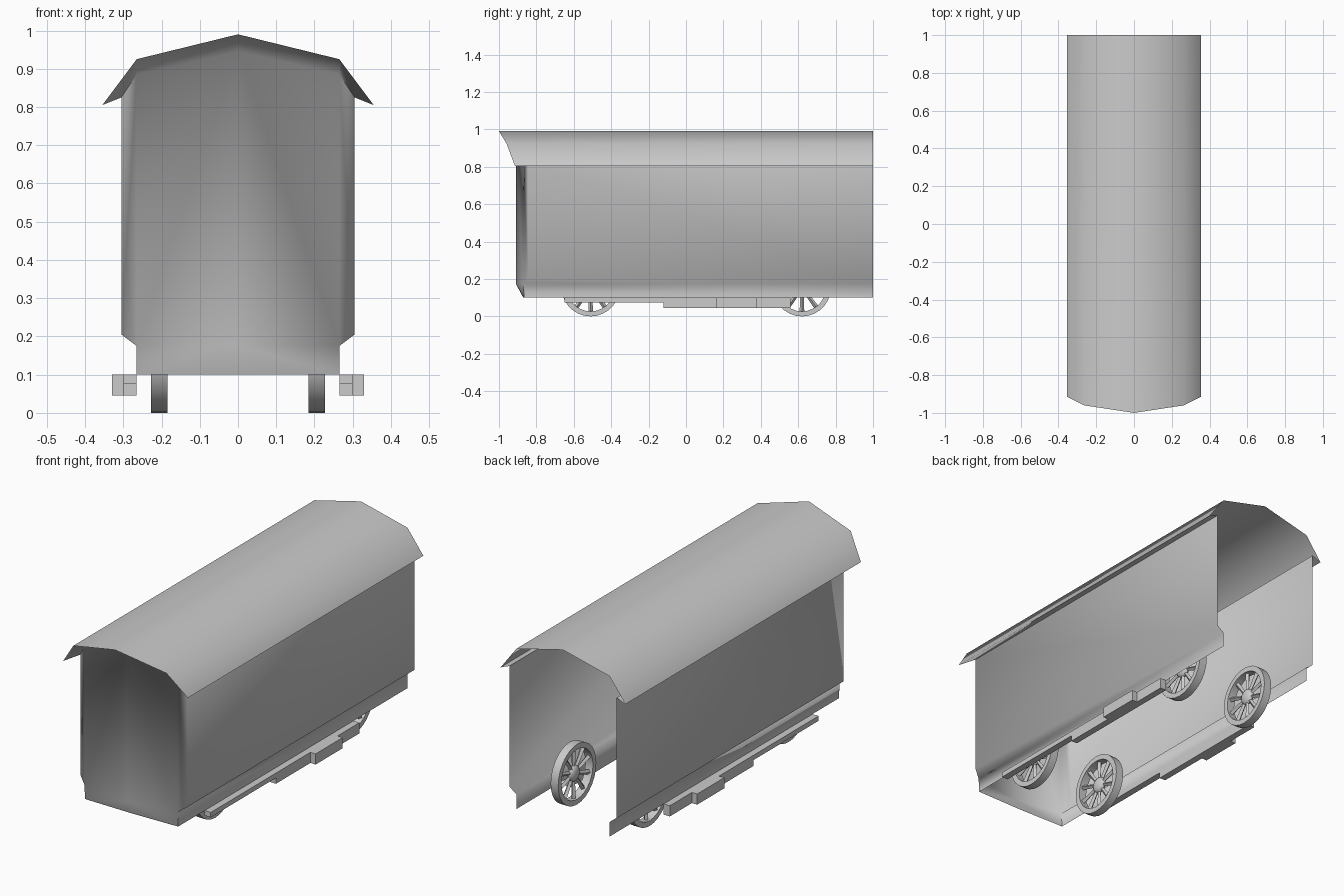
import bpy, bmesh, math
from mathutils import Matrix, Vector

cube = bpy.data.objects.get("Cube")
if cube:
    bpy.data.objects.remove(cube, do_unlink=True)

GREY = (0.6, 0.6, 0.6, 1)
grey = bpy.data.materials.new("plain grey")
grey.use_nodes = True
grey.diffuse_color = GREY
grey.node_tree.nodes["Principled BSDF"].inputs["Base Color"].default_value = GREY


def finish(bm, name, angle, mirror=True):
    """Turn a bmesh into a smooth, mirrored object."""
    mesh = bpy.data.meshes.new(name)
    bm.to_mesh(mesh)
    bm.free()
    obj = bpy.data.objects.new(name, mesh)
    bpy.context.collection.objects.link(obj)
    mesh.materials.append(grey)
    if mirror:
        mod = obj.modifiers.new("Mirror", "MIRROR")
        mod.merge_threshold = 0.0005
    bpy.ops.object.select_all(action="DESELECT")
    obj.select_set(True)
    bpy.context.view_layer.objects.active = obj
    bpy.ops.object.shade_smooth_by_angle(angle=math.radians(angle))
    return obj


def loft(bm, rows):
    """Skin consecutive rows of points with quads."""
    grid = [[bm.verts.new(p) for p in row] for row in rows]
    for a, b in zip(grid, grid[1:]):
        for i in range(len(a) - 1):
            bm.faces.new((a[i], a[i + 1], b[i + 1], b[i]))


def box(bm, x, y, z):
    """Box spanning three (low, high) ranges."""
    centre = Vector([(r[0] + r[1]) / 2 for r in (x, y, z)])
    size = [r[1] - r[0] for r in (x, y, z)]
    bmesh.ops.create_cube(bm, size=1, matrix=Matrix.Translation(centre) @ Matrix.Diagonal((*size, 1)))


# Body shell: each row runs from the front centre round the corner to the back
eave = [(0, -1, .99), (.265, -.96, .925), (.355, -.915, .805), (.355, 1, .805)]
top = [(0, -.91, .945), (.265, -.87, .885), (.305, -.845, .825), (.305, 1, .825)]
sill = [(0, -.91, .175), (.265, -.87, .175), (.305, -.845, .205), (.305, 1, .205)]
tuck = [(0, -.91, .175), (.265, -.87, .175), (.265, -.87, .175), (.265, 1, .175)]
foot = [(0, -.87, .1), (.265, -.865, .1), (.265, -.865, .1), (.265, 1, .1)]
shell = bmesh.new()
loft(shell, [eave, top, sill, tuck, foot])
# Roof: straight sheets running from the front eave to the open back
loft(shell, [eave[:3], [(x, 1, z) for x, y, z in eave[:3]]])
bmesh.ops.remove_doubles(shell, verts=shell.verts, dist=0.0005)
bmesh.ops.dissolve_degenerate(shell, edges=shell.edges, dist=0.0005)
bmesh.ops.recalc_face_normals(shell, faces=shell.faces)
highest = max(shell.faces, key=lambda f: f.calc_center_median().z)
if highest.normal.z < 0:
    bmesh.ops.reverse_faces(shell, faces=shell.faces)
finish(shell, "carriage_shell", 80)

# Running gear along each side, under the sill
gear = bmesh.new()
box(gear, (.265, .30), (-.65, -.12), (.075, .1))
box(gear, (.265, .30), (-.12, .16), (.045, .1))
box(gear, (.265, .33), (.16, .38), (.045, .1))
box(gear, (.265, .30), (.38, .56), (.045, .1))
finish(gear, "side_running_gear", 30)

# Spoked wheels
RADIUS, INNER, HUB, SIDES, SPOKES = .155, .128, .042, 28, 10
X_IN, X_OUT = .185, .228


def wheel(name, y):
    bm = bmesh.new()
    # Rim: a rectangular section spun round the axle
    section = [(X_IN, RADIUS), (X_OUT, RADIUS), (X_OUT, INNER), (X_IN, INNER)]
    section.append(section[0])
    rows = []
    for i in range(SIDES + 1):
        a = math.tau * i / SIDES
        rows.append([(x, r * math.cos(a), r * math.sin(a)) for x, r in section])
    loft(bm, rows)
    bmesh.ops.remove_doubles(bm, verts=bm.verts, dist=0.0005)
    # Hub: flattened ball
    mid = (X_IN + X_OUT) / 2
    bmesh.ops.create_uvsphere(
        bm, u_segments=16, v_segments=8, radius=HUB,
        matrix=Matrix.Translation((mid, 0, 0)) @ Matrix.Diagonal((.5, 1, 1, 1))
        @ Matrix.Rotation(math.pi / 2, 4, "Y"))
    # Spokes: slim tapered bars
    length = INNER - HUB + .025
    for i in range(SPOKES):
        turn = Matrix.Rotation(math.tau * i / SPOKES, 4, "X")
        bmesh.ops.create_cone(
            bm, cap_ends=True, segments=4, radius1=.009, radius2=.013, depth=length,
            matrix=Matrix.Translation((mid, 0, 0)) @ turn
            @ Matrix.Translation((0, 0, (INNER + HUB) / 2)))
    bmesh.ops.recalc_face_normals(bm, faces=bm.faces)
    bmesh.ops.translate(bm, verts=bm.verts, vec=(0, y, RADIUS))
    finish(bm, name, 40)


wheel("front_wheels", -.51)
wheel("back_wheels", .62)
